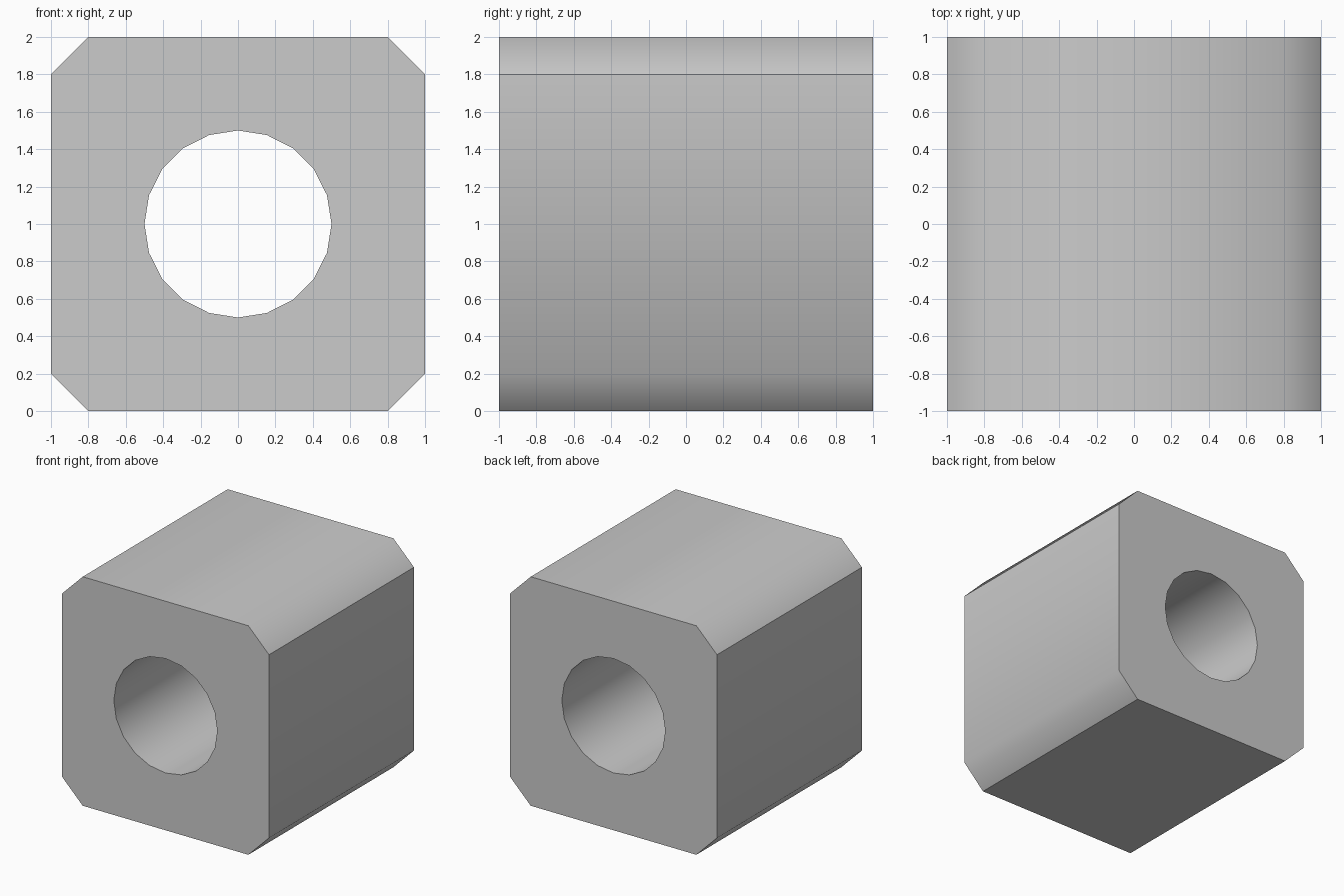
import bpy, bmesh
from math import cos, sin, tau, radians

if "Cube" in bpy.data.objects:
    bpy.data.objects.remove(bpy.data.objects["Cube"])

bm = bmesh.new()


def ring(points):
    """Closed loop of edges on the front plane y = -1."""
    verts = [bm.verts.new((x, -1, z)) for x, z in points]
    return [bm.edges.new((verts[i - 1], verts[i])) for i in range(len(verts))]


# Chamfered square outline with a 20-sided bore
outline = [(1, .2), (1, 1.8), (.8, 2), (-.8, 2), (-1, 1.8), (-1, .2), (-.8, 0), (.8, 0)]
bore = [(.5 * cos(tau * i / 20), 1 + .5 * sin(tau * i / 20)) for i in range(20)]
edges = ring(outline) + ring(bore)
bmesh.ops.triangle_fill(bm, edges=edges, use_beauty=True, normal=(0, -1, 0))

# Extrude the front face through to the back, keeping the front cap
front = list(bm.faces)
result = bmesh.ops.extrude_face_region(bm, geom=front, use_keep_orig=True)
moved = [g for g in result["geom"] if isinstance(g, bmesh.types.BMVert)]
bmesh.ops.translate(bm, verts=moved, vec=(0, 2, 0))
bmesh.ops.recalc_face_normals(bm, faces=bm.faces)

# Smooth shading, sharp at the caps and along one side of each chamfer
for f in bm.faces:
    f.smooth = True
for e in bm.edges:
    a, b = (v.co for v in e.verts)
    lengthwise = abs(a.y - b.y) > 1
    upper = abs(a.x) > .99 and a.z > 1.7
    lower = abs(a.x) > .7 and a.z < .01
    if e.calc_face_angle(0) > radians(60) or (lengthwise and (upper or lower)):
        e.smooth = False

mesh = bpy.data.meshes.new("bored_block")
bm.to_mesh(mesh)
bm.free()
block = bpy.data.objects.new("bored_block", mesh)
bpy.context.collection.objects.link(block)
